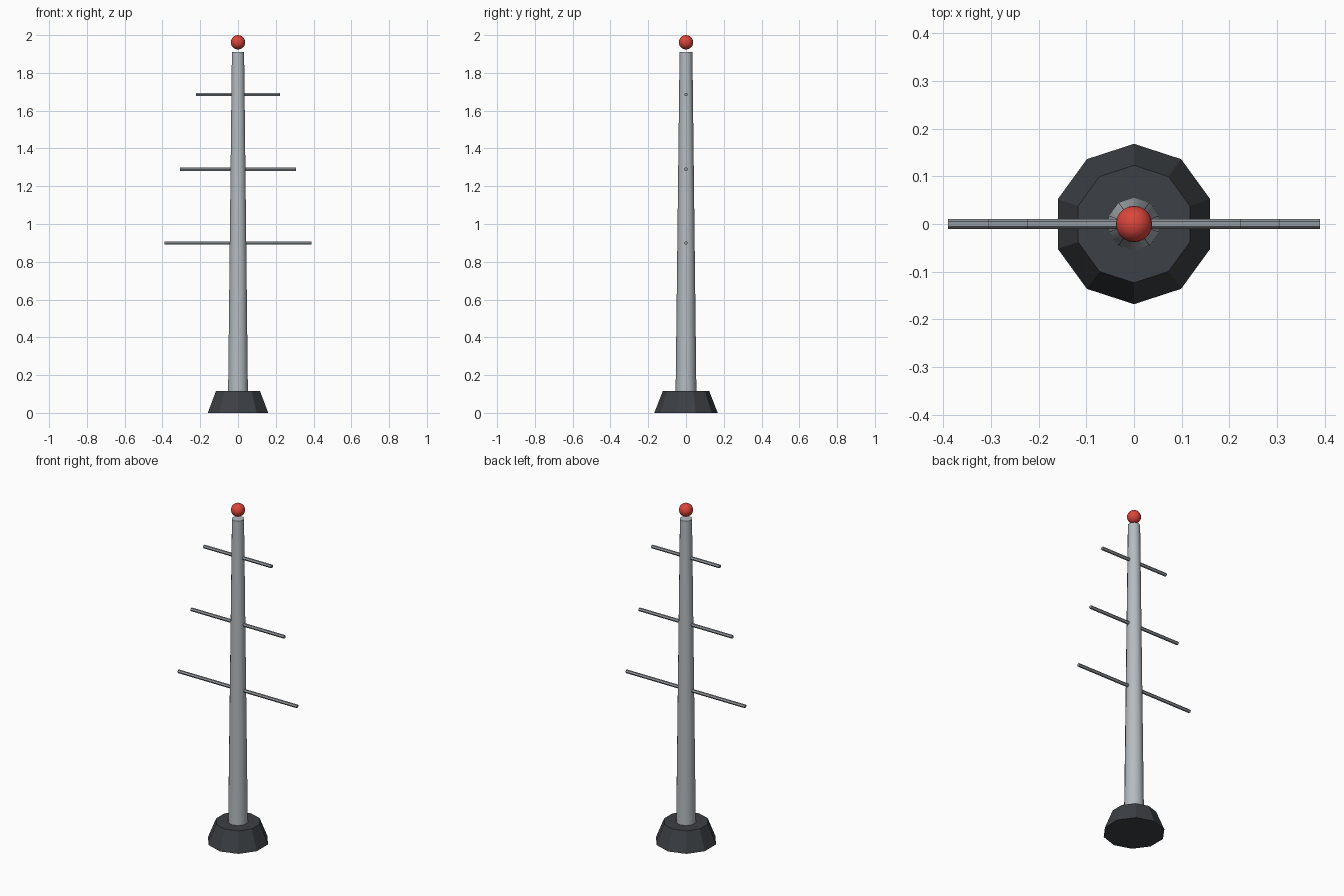
import bpy
from math import pi

if "Cube" in bpy.data.objects:
    bpy.data.objects.remove(bpy.data.objects["Cube"])


def material(name, color):
    m = bpy.data.materials.new(name)
    m.diffuse_color = (*color, 1)
    m.use_nodes = True
    m.node_tree.nodes["Principled BSDF"].inputs["Base Color"].default_value = m.diffuse_color
    return m


dark = material("dark_base", (0.045, 0.05, 0.058))
steel = material("steel", (0.46, 0.50, 0.53))
arm_grey = material("arm_grey", (0.30, 0.33, 0.36))
red = material("red_lamp", (0.70, 0.06, 0.045))


def frustum(name, sides, r1, r2, z0, z1, mat):
    bpy.ops.mesh.primitive_cone_add(vertices=sides, radius1=r1, radius2=r2,
                                    depth=z1 - z0, location=(0, 0, (z0 + z1) / 2))
    o = bpy.context.object
    o.name = name
    o.data.materials.append(mat)
    return o


# Footing and tapered mast
frustum("base", 10, 0.168, 0.123, 0, 0.115, dark)
frustum("mast", 10, 0.055, 0.034, 0.115, 1.91, steel)
bpy.ops.object.shade_smooth_by_angle(angle=pi / 4)

# Cross arms, shorter towards the top
for i, (z, half) in enumerate([(0.90, 0.39), (1.29, 0.306), (1.685, 0.223)]):
    bpy.ops.mesh.primitive_cylinder_add(vertices=6, radius=0.01, depth=2 * half,
                                        location=(0, 0, z), rotation=(0, pi / 2, 0))
    arm = bpy.context.object
    arm.name = f"cross_arm_{i + 1}"
    arm.data.materials.append(arm_grey)

# Warning lamp hovering just above the mast top
bpy.ops.mesh.primitive_uv_sphere_add(segments=20, ring_count=12, radius=0.038,
                                     location=(0, 0, 1.962))
lamp = bpy.context.object
lamp.name = "lamp"
lamp.data.materials.append(red)
bpy.ops.object.shade_smooth_by_angle(angle=pi / 4)
